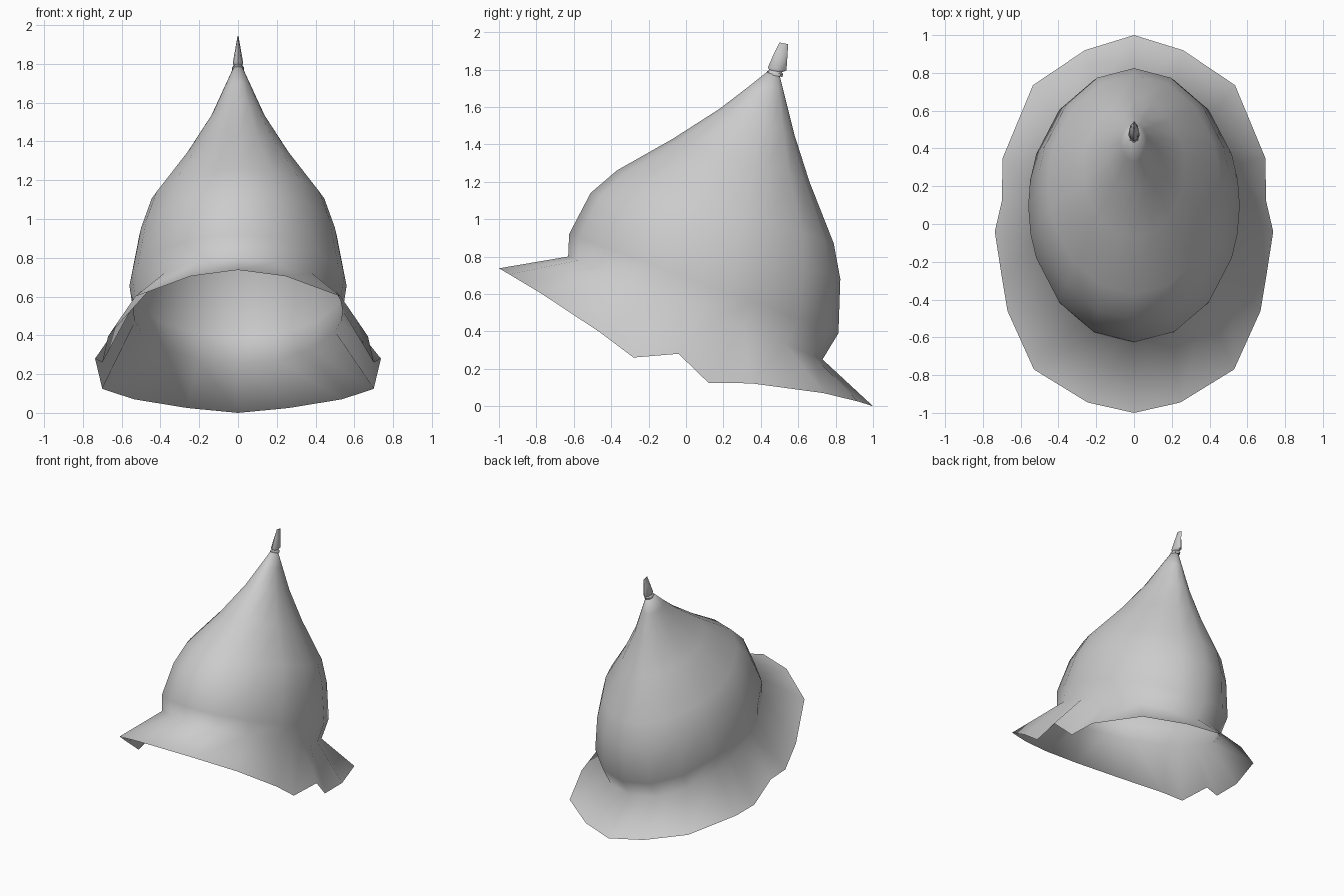
import bpy
import bmesh
from math import sin, cos, radians, pi

if "Cube" in bpy.data.objects:
    bpy.data.objects.remove(bpy.data.objects["Cube"])


def ring(front, back, w, angles):
    """Tilted ellipse through a front (y, z) and back (y, z) point, half-width w."""
    pts = []
    for a in angles:
        t = (1 - cos(a)) / 2
        pts.append((w * sin(a),
                    front[0] + (back[0] - front[0]) * t,
                    front[1] + (back[1] - front[1]) * t))
    return pts


def loft(name, rings, cap_bottom, angle):
    bm = bmesh.new()
    loops = [[bm.verts.new(p) for p in r] for r in rings]
    n = len(loops[0])
    for lo, hi in zip(loops, loops[1:]):
        for i in range(n):
            j = (i + 1) % n
            bm.faces.new((lo[i], lo[j], hi[j], hi[i]))
    bm.faces.new(loops[-1])
    if cap_bottom:
        bm.faces.new(loops[0][::-1])
    bmesh.ops.recalc_face_normals(bm, faces=bm.faces)
    me = bpy.data.meshes.new(name)
    bm.to_mesh(me)
    bm.free()
    ob = bpy.data.objects.new(name, me)
    bpy.context.collection.objects.link(ob)
    bpy.ops.object.select_all(action='DESELECT')
    ob.select_set(True)
    bpy.context.view_layer.objects.active = ob
    bpy.ops.object.shade_smooth_by_angle(angle=radians(angle))
    return ob


# Column angles from front to back, mirrored to the other side
half = [0, 22.5, 45, 67.5, 78, 90, 101, 112.5, 135, 157.5, 180]
cols = [radians(a) for a in half + [360 - a for a in half[-2:0:-1]]]

# Brim edge: irregular half outline with side notches, mirrored
edge = [(0, -1, .737), (.245, -.945, .705), (.53, -.77, .60), (.67, -.46, .395),
        (.70, -.28, .26), (.737, -.04, .28), (.70, .12, .125), (.695, .35, .122),
        (.535, .735, .07), (.26, .92, .025), (0, 1, 0)]
edge += [(-x, y, z) for x, y, z in edge[-2:0:-1]]

# Dome: tilted ellipses from brim crease to peak
dome = [((-.63, .80), (.73, .25), .54),
        ((-.625, .92), (.815, .39), .56),
        ((-.51, 1.14), (.825, .68), .51),
        ((-.37, 1.26), (.79, .87), .455),
        ((-.07, 1.43), (.66, 1.20), .27),
        ((.18, 1.59), (.58, 1.45), .14),
        ((.33, 1.705), (.53, 1.65), .07),
        ((.43, 1.785), (.50, 1.77), .025)]
loft("helmet_shell", [edge] + [ring(*d, cols) for d in dome], False, 80)

# Plume holder: flattened collar, neck and tapering tip
tip = [((.43, 1.775), (.515, 1.76), .03),
       ((.432, 1.79), (.52, 1.775), .03),
       ((.445, 1.798), (.512, 1.785), .022),
       ((.438, 1.812), (.537, 1.795), .027),
       ((.47, 1.885), (.542, 1.87), .014),
       ((.50, 1.945), (.546, 1.935), .003)]
oct_angles = [i * pi / 4 for i in range(8)]
loft("plume_holder", [ring(*t, oct_angles) for t in tip], True, 40)
